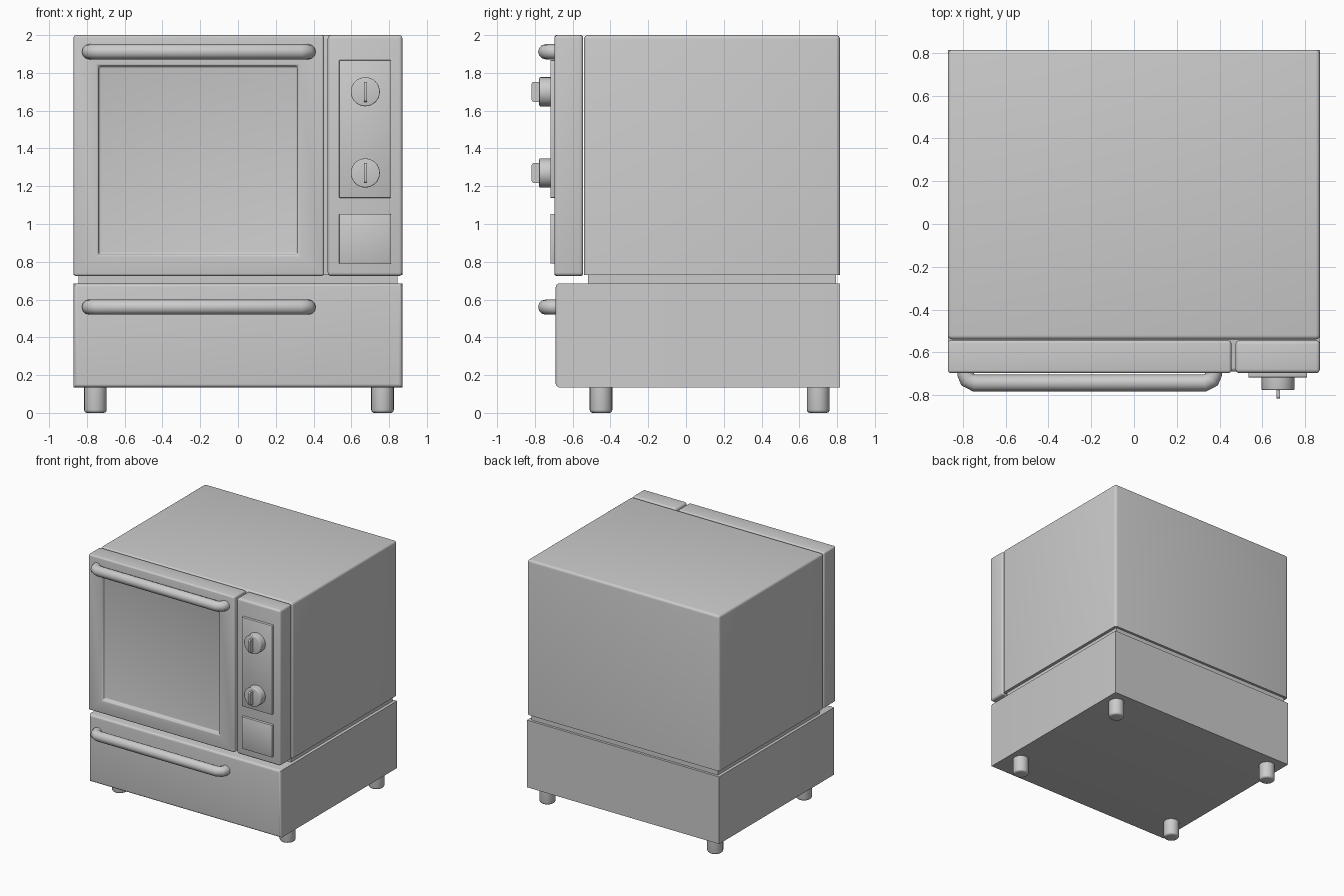
import bpy, bmesh
from math import radians
from mathutils import Matrix

if "Cube" in bpy.data.objects:
    bpy.data.objects.remove(bpy.data.objects["Cube"])


def finish(name, bm, smooth=35):
    bmesh.ops.recalc_face_normals(bm, faces=bm.faces)
    me = bpy.data.meshes.new(name)
    bm.to_mesh(me)
    bm.free()
    ob = bpy.data.objects.new(name, me)
    bpy.context.collection.objects.link(ob)
    bpy.ops.object.select_all(action='DESELECT')
    ob.select_set(True)
    bpy.context.view_layer.objects.active = ob
    bpy.ops.object.shade_smooth_by_angle(angle=radians(smooth))
    return ob


def round_edges(bm, edges, width, segments=4):
    bmesh.ops.bevel(bm, geom=list(edges), offset=width, segments=segments,
                    profile=0.5, affect='EDGES', clamp_overlap=True)


def raw_box(x, y, z):
    bm = bmesh.new()
    bmesh.ops.create_cube(bm, size=1)
    for v in bm.verts:
        v.co = [r[0] if c < 0 else r[1] for c, r in zip(v.co, (x, y, z))]
    return bm


def box(name, x, y, z, bevel=0.0, keep=lambda a, b: True, segments=4):
    bm = raw_box(x, y, z)
    if bevel:
        round_edges(bm, [e for e in bm.edges if keep(*(v.co for v in e.verts))],
                    bevel, segments)
    return finish(name, bm)


def cylinder(name, matrix, radius, depth, bevel, sides=32):
    bm = bmesh.new()
    bmesh.ops.create_cone(bm, cap_ends=True, segments=sides, radius1=radius,
                          radius2=radius, depth=depth)
    # only the outer (-z) rim is rounded
    round_edges(bm, [e for e in bm.edges if all(v.co.z < 0 for v in e.verts)], bevel, 3)
    bm.transform(matrix)
    return finish(name, bm)


# Oven body, recessed band and drawer base
box("oven_body", (-0.87, 0.87), (-0.54, 0.815), (0.73, 2.0), 0.02,
    lambda a, b: max(a.z, b.z) > 1)
box("recessed_band", (-0.845, 0.845), (-0.52, 0.795), (0.66, 0.75))
box("drawer_base", (-0.87, 0.87), (-0.69, 0.815), (0.135, 0.685), 0.02,
    lambda a, b: a.y < 0 and b.y < 0)

# Door with a sunken window panel
bm = raw_box((-0.87, 0.455), (-0.697, -0.545), (0.725, 2.0))
front = min(bm.faces, key=lambda f: f.calc_center_median().y)
bmesh.ops.inset_region(bm, faces=[front], thickness=0.1)
c = front.calc_center_median()
for v in front.verts:
    v.co.x = -0.738 if v.co.x < c.x else 0.315
    v.co.z = 0.838 if v.co.z < c.z else 1.836
bmesh.ops.inset_region(bm, faces=[front], thickness=0.0)
for v in front.verts:
    v.co.y += 0.03
bm.normal_update()
round_edges(bm, [e for e in bm.edges if e.calc_face_angle(0) > 0.5], 0.013)
finish("oven_door", bm)

# Control column with two raised plates
box("control_column", (0.475, 0.87), (-0.697, -0.545), (0.725, 2.0), 0.018)
box("knob_plate", (0.535, 0.81), (-0.718, -0.68), (1.138, 1.868), 0.004, segments=2)
box("lower_plate", (0.535, 0.81), (-0.718, -0.68), (0.79, 1.053), 0.004, segments=2)

# Knobs with thin grips
for label, z in (("upper", 1.70), ("lower", 1.27)):
    m = Matrix.Translation((0.674, -0.743, z)) @ Matrix.Rotation(radians(-90), 4, 'X')
    cylinder(label + "_knob", m, 0.077, 0.068, 0.006)
    box(label + "_knob_grip", (0.666, 0.682), (-0.817, -0.76), (z - 0.053, z + 0.053),
        0.012, lambda a, b: a.y < -0.8 and b.y < -0.8 and abs(a.x - b.x) > 0.01)

# Bar handles: bent tubes for the door and the drawer
for label, z in (("door", 1.912), ("drawer", 0.56)):
    cu = bpy.data.curves.new(label + "_handle_path", 'CURVE')
    cu.dimensions = '3D'
    cu.bevel_depth = 0.04
    cu.bevel_resolution = 4
    half = [(-0.787, -0.67), (-0.787, -0.703), (-0.778, -0.728), (-0.745, -0.744)]
    path = half + [(-0.415 - x, y) for x, y in reversed(half)]
    sp = cu.splines.new('POLY')
    sp.points.add(len(path) - 1)
    for p, (x, y) in zip(sp.points, path):
        p.co = (x, y, z, 1)
    tmp = bpy.data.objects.new("handle_path", cu)
    bpy.context.collection.objects.link(tmp)
    bm = bmesh.new()
    bm.from_mesh(tmp.to_mesh())
    tmp.to_mesh_clear()
    bpy.data.objects.remove(tmp)
    finish(label + "_handle", bm, 50)

# Four feet
for side, x in (("left", -0.755), ("right", 0.765)):
    for end, y in (("front", -0.45), ("back", 0.70)):
        cylinder(f"{end}_{side}_foot", Matrix.Translation((x, y, 0.075)),
                 0.06, 0.15, 0.016, 20)
